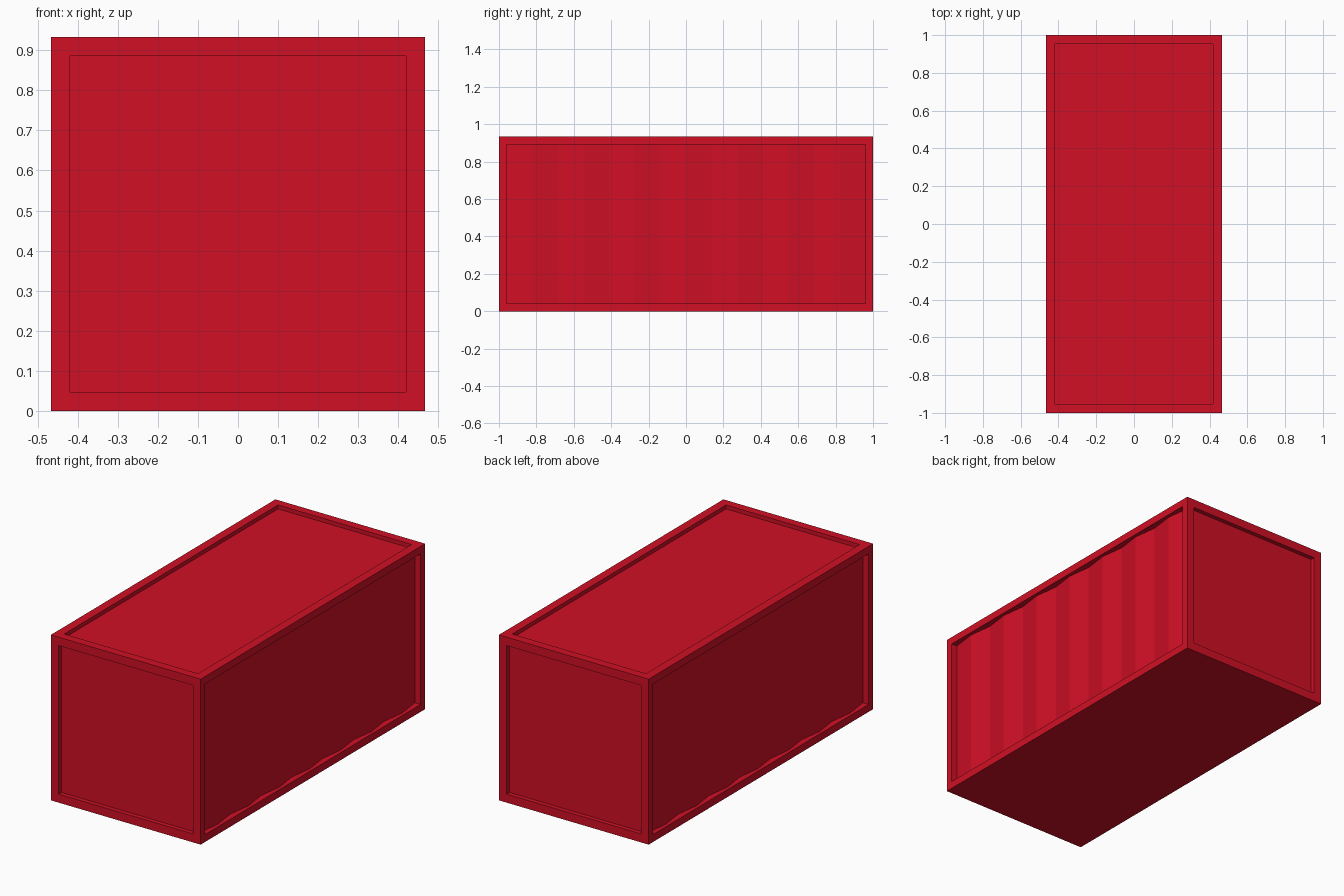
import bpy, bmesh

if "Cube" in bpy.data.objects:
    bpy.data.objects.remove(bpy.data.objects["Cube"])

W, L, H = 0.467, 1.0, 0.933      # half width, half length, height
B, D = 0.048, 0.025              # frame border, recess depth
RIBS = 7                         # waves along each long wall

def material(name, rgb):
    m = bpy.data.materials.new(name)
    m.diffuse_color = (*rgb, 1)
    m.use_nodes = True
    m.node_tree.nodes["Principled BSDF"].inputs["Base Color"].default_value = m.diffuse_color
    return m

red = material("container red", (0.63, 0.005, 0.018))

def make(name, polys):
    bm = bmesh.new()
    for p in polys:
        bm.faces.new([bm.verts.new(v) for v in p])
    bmesh.ops.remove_doubles(bm, verts=bm.verts, dist=1e-5)
    me = bpy.data.meshes.new(name)
    bm.to_mesh(me)
    bm.free()
    me.materials.append(red)
    ob = bpy.data.objects.new(name, me)
    bpy.context.collection.objects.link(ob)
    return ob

def rect(u0, u1, v0, v1):
    return [(u0, v0), (u1, v0), (u1, v1), (u0, v1)]

def framed(name, place, outer, inner, lip, panel=True):
    """Border ring, inward lip and flat recessed panel; place(u, v, depth)."""
    o, i = rect(*outer), rect(*inner)
    polys = []
    for k in range(4):
        n = (k + 1) % 4
        polys.append([place(*o[k], 0), place(*o[n], 0), place(*i[n], 0), place(*i[k], 0)])
        polys.append([place(*i[k], 0), place(*i[n], 0), place(*i[n], lip), place(*i[k], lip)])
    if panel:
        polys.append([place(*p, lip) for p in i])
    return make(name, polys)

# end walls
for s, name in ((-1, "front_wall"), (1, "back_wall")):
    framed(name, lambda u, v, d, s=s: (-s * u, s * (L - d), v),
           (-W, W, 0, H), (-W + B, W - B, B, H - B), D)

# roof with recessed panel
framed("roof", lambda u, v, d: (u, v, H - d),
       (-W, W, -L, L), (-W + 0.05, W - 0.05, -L + B, L - B), 0.022)

# floor
make("floor", [[(-W, -L, 0), (-W, L, 0), (W, L, 0), (W, -L, 0)]])

# long walls: frame plus pleated panel
y0, z0, z1 = L - 0.04, 0.042, H - 0.042
for s, name in ((-1, "left"), (1, "right")):
    framed(name + "_frame", lambda u, v, d, s=s: (s * (W - d), s * u, v),
           (-L, L, 0, H), (-y0, y0, z0, z1), 0.036, panel=False)
    n = RIBS * 2
    pts = [(s * (W - (0.036 if i % 2 == 0 else 0.018)), s * (-y0 + 2 * y0 * i / n)) for i in range(n + 1)]
    make(name + "_pleated_panel",
         [[(*a, z0), (*b, z0), (*b, z1), (*a, z1)] for a, b in zip(pts, pts[1:])])
